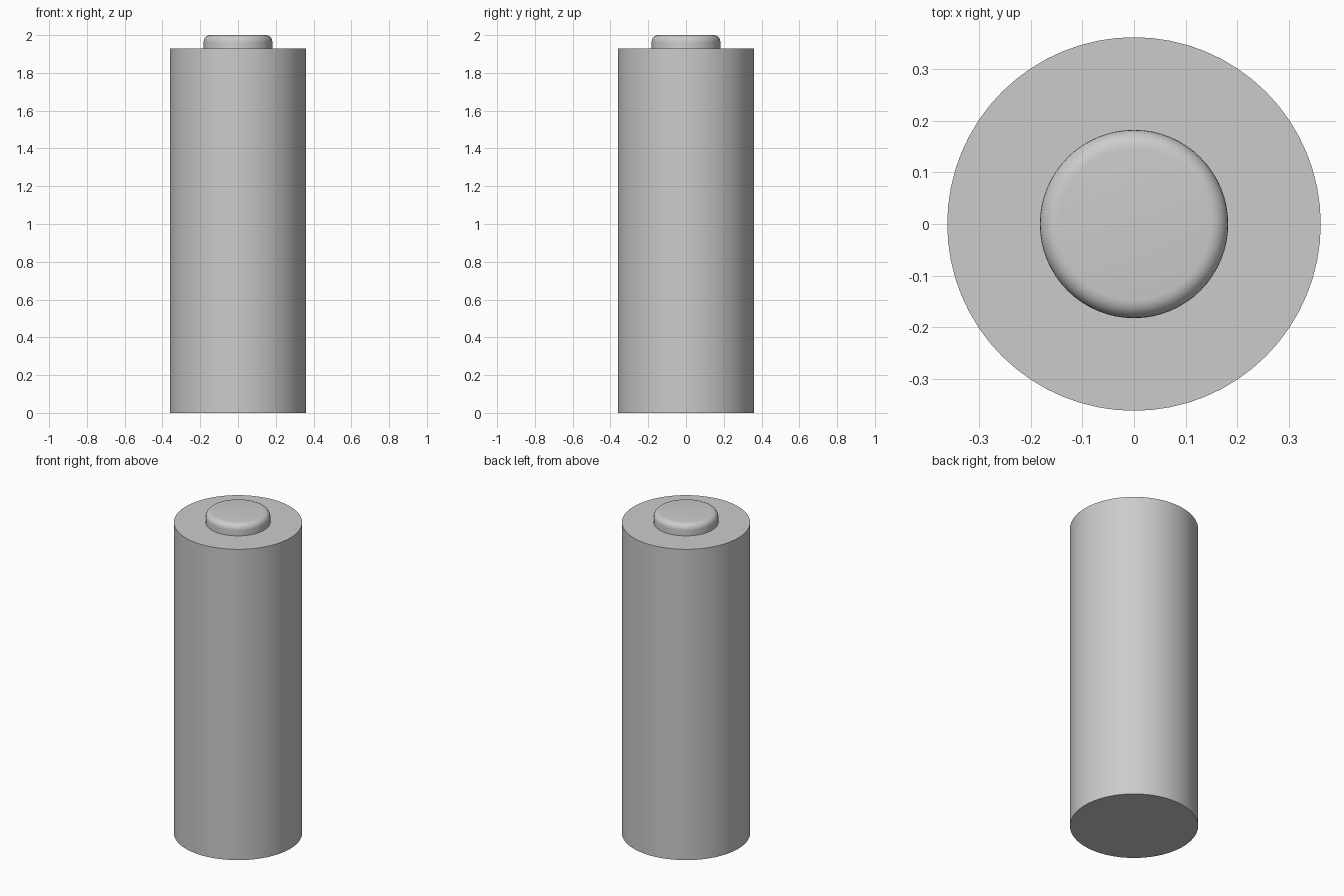
import bpy, bmesh, math

cube = bpy.data.objects.get("Cube")
if cube:
    bpy.data.objects.remove(cube, do_unlink=True)

SIDES = 64

# Single plain grey for every part
grey = bpy.data.materials.new("plain grey")
grey.use_nodes = True
colour = (0.6, 0.6, 0.6, 1)
grey.diffuse_color = colour
grey.node_tree.nodes["Principled BSDF"].inputs["Base Color"].default_value = colour


def cylinder(name, radius, bottom, top, rim=0):
    """Upright cylinder, with an optional rounded upper rim."""
    bm = bmesh.new()
    bmesh.ops.create_cone(bm, cap_ends=True, segments=SIDES, radius1=radius,
                          radius2=radius, depth=top - bottom)
    bmesh.ops.translate(bm, verts=bm.verts, vec=(0, 0, (top + bottom) / 2))
    if rim:
        edges = [e for e in bm.edges if all(v.co.z > top - 0.001 for v in e.verts)]
        bmesh.ops.bevel(bm, geom=edges, offset=rim, segments=6, profile=0.5,
                        affect='EDGES')
    mesh = bpy.data.meshes.new(name)
    bm.to_mesh(mesh)
    bm.free()
    mesh.materials.append(grey)
    obj = bpy.data.objects.new(name, mesh)
    bpy.context.collection.objects.link(obj)
    bpy.ops.object.select_all(action='DESELECT')
    obj.select_set(True)
    bpy.context.view_layer.objects.active = obj
    bpy.ops.object.shade_smooth_by_angle(angle=math.radians(35))
    return obj


# Main casing
cylinder("casing", 0.361, 0, 1.93)

# Raised terminal with a rounded rim
cylinder("top_terminal", 0.182, 1.925, 2.0, rim=0.035)
